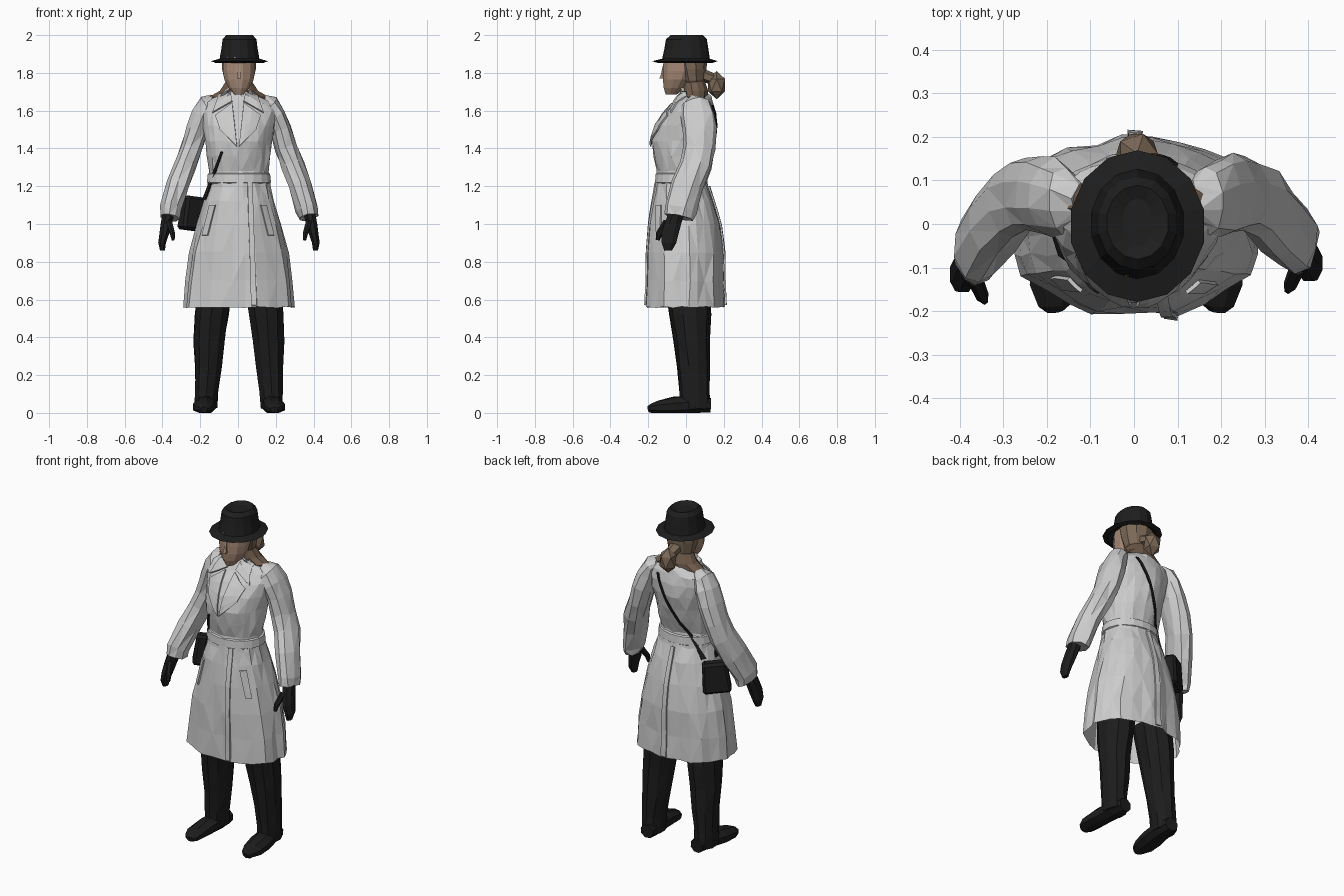
import bpy, bmesh, math, random
from mathutils import Vector, Matrix
from mathutils.bvhtree import BVHTree

random.seed(4)
if "Cube" in bpy.data.objects:
    bpy.data.objects.remove(bpy.data.objects["Cube"])


def material(name, r, g, b):
    m = bpy.data.materials.new(name)
    m.use_nodes = True
    m.diffuse_color = (r, g, b, 1)
    m.node_tree.nodes["Principled BSDF"].inputs["Base Color"].default_value = (r, g, b, 1)
    return m


COAT = material("pale grey cloth", .6, .6, .6)
COLLAR = material("brown collar", .16, .105, .07)
SKIN = material("skin", .38, .25, .18)
HAIR = material("brown hair", .2, .14, .095)
FELT = material("black felt", .013, .013, .013)
DARK = material("black cloth", .012, .012, .012)


def finish(name, bm, mat):
    bmesh.ops.recalc_face_normals(bm, faces=bm.faces)
    me = bpy.data.meshes.new(name)
    bm.to_mesh(me)
    bm.free()
    me.materials.append(mat)
    ob = bpy.data.objects.new(name, me)
    bpy.context.scene.collection.objects.link(ob)
    return ob


def loft(name, rings, mat, n=10, follow=False, fold=None, jitter=0, caps=(True, True), floor=False):
    """Skin elliptical rings (x, y, z, rx, ry); follow turns them along the path."""
    bm = bmesh.new()
    loops = []
    centres = [Vector(r[:3]) for r in rings]
    for i, (c, ring) in enumerate(zip(centres, rings)):
        rot = Matrix.Identity(3)
        if follow:
            way = centres[min(i + 1, len(rings) - 1)] - centres[max(i - 1, 0)]
            rot = Vector((0, 0, 1)).rotation_difference(way).to_matrix()
        loop = []
        for k in range(n):
            a = math.tau * (k + .5) / n
            f = fold(a, c.z) if fold else 1
            p = c + rot @ Vector((ring[3] * f * math.cos(a), ring[4] * f * math.sin(a), 0))
            p += Vector([random.uniform(-jitter, jitter) for _ in range(3)])
            if floor:
                p.z = max(p.z, 0)
            loop.append(bm.verts.new(p))
        loops.append(loop)
    for i, (lo, hi) in enumerate(zip(loops, loops[1:])):
        for k in range(n):
            j = (k + 1) % n
            if jitter and (i + k) % 2:
                bm.faces.new((lo[k], lo[j], hi[j]))
                bm.faces.new((lo[k], hi[j], hi[k]))
            elif jitter:
                bm.faces.new((lo[k], lo[j], hi[k]))
                bm.faces.new((lo[j], hi[j], hi[k]))
            else:
                bm.faces.new((lo[k], lo[j], hi[j], hi[k]))
    if caps[0]:
        bm.faces.new(loops[0])
    if caps[1]:
        bm.faces.new(loops[-1])
    return finish(name, bm, mat)


# Coat body, with folds that deepen towards the hem
def pleats(a, z):
    depth = max(0, min(1, (1.2 - z) / .5))
    return 1 + .035 * depth * math.sin(9 * a) - .03 * depth * math.cos(2 * a) ** 2


coat = loft("coat", [
    (.005, -.005, .56, .3, .212), (.005, -.005, .7, .285, .208), (.005, -.005, .85, .262, .203),
    (.005, -.008, 1.0, .222, .188), (.005, -.018, 1.12, .19, .165), (.005, -.025, 1.2, .166, .14),
    (.005, -.025, 1.28, .156, .128), (.005, -.022, 1.36, .168, .15), (.005, -.014, 1.44, .178, .162),
    (.005, .005, 1.52, .19, .158), (.005, .025, 1.59, .198, .135), (.005, .04, 1.64, .19, .105),
    (.005, .045, 1.675, .12, .085), (.005, .04, 1.7, .07, .065)],
    COAT, n=28, fold=pleats, jitter=.005, caps=(False, True))
loft("belt", [(.005, -.025, z, r, r * .82) for z, r in
              [(1.215, .163), (1.22, .172), (1.265, .167), (1.27, .158)]], COAT, n=20)

tree = BVHTree.FromPolygons([v.co for v in coat.data.vertices],
                            [tuple(p.vertices) for p in coat.data.polygons])


def plate(name, corners, mat, side=-1, cells=(4, 4), lift=.007):
    """Thin patch laid on the coat; corners are (x, z), side is the y sign."""
    a, b, c, d = [Vector(q) for q in corners]
    bm = bmesh.new()
    grid = []
    for i in range(cells[0] + 1):
        row = []
        u = i / cells[0]
        for j in range(cells[1] + 1):
            p = a.lerp(b, u).lerp(d.lerp(c, u), j / cells[1])
            hit = tree.ray_cast(Vector((p.x, side, p.y)), Vector((0, -side, 0)))[0]
            y = hit.y if hit else .04 + side * .06
            row.append(bm.verts.new((p.x, y + side * lift, p.y)))
        grid.append(row)
    for r, s in zip(grid, grid[1:]):
        for j in range(cells[1]):
            bm.faces.new((r[j], r[j + 1], s[j + 1], s[j]))
    ob = finish(name, bm, mat)
    mod = ob.modifiers.new("thickness", "SOLIDIFY")
    mod.thickness = .009
    mod.offset = 0


# Lapels, front edge, pockets and back vent
for s, side in ((1, "left"), (-1, "right")):
    plate(side + "_collar_point", [(s * .045, 1.72), (s * .1, 1.685), (s * .135, 1.59), (s * .03, 1.65)], COAT)
    plate(side + "_lapel", [(s * .03, 1.64), (s * .12, 1.575), (s * .095, 1.5), (s * .005, 1.41)], COAT, lift=.01)
    plate(side + "_pocket_flap", [(s * .12, 1.1), (s * .15, 1.1), (s * .19, .94), (s * .16, .94)], COAT)
plate("front_edge", [(.05, 1.22), (.075, 1.22), (.1, .57), (.07, .57)], COAT, cells=(2, 12))
plate("back_vent", [(-.01, 1.2), (.015, 1.2), (.02, .57), (-.015, .57)], COAT, side=1, cells=(2, 12))

# Shoulder collar
loft("brown_collar", [(.005, .055, 1.655, .2, .03), (.005, .052, 1.672, .165, .062),
                      (.005, .05, 1.705, .105, .07), (.005, .04, 1.76, .068, .06)], COLLAR, n=12)

# Shoulder bag with its strap
bm = bmesh.new()
bmesh.ops.create_cube(bm, size=1)
for v in bm.verts:
    taper = .85 if v.co.z > 0 else 1
    v.co = Vector((v.co.x * .16 * taper, v.co.y * .08 * taper, v.co.z * .18))
bmesh.ops.bevel(bm, geom=bm.edges[:], offset=.014, segments=1, affect="EDGES")
bag = finish("shoulder_bag", bm, DARK)
bag.location = (-.235, .05, 1.055)
bag.rotation_euler = (0, math.radians(6), math.radians(35))
plate("strap_back", [(.085, 1.63), (.1, 1.63), (-.15, 1.14), (-.165, 1.14)], DARK, side=1, cells=(1, 14), lift=.003)
plate("strap_front", [(-.08, 1.38), (-.09, 1.385), (-.185, 1.13), (-.17, 1.13)], DARK, cells=(1, 8), lift=.004)

# Limbs, mirrored with the right hand a little further forward
for s, side in ((1, "left"), (-1, "right")):
    fwd = 0 if s > 0 else -.025

    def limb(rings, shift=0):
        return [(s * x + .005, y + shift, z, rx, ry) for x, y, z, rx, ry in rings]

    loft(side + "_sleeve", limb([
        (.368, -.04 + fwd, 1.035, .052, .08), (.36, -.03 + fwd, 1.08, .06, .086), (.325, .005, 1.2, .064, .086),
        (.285, .05, 1.31, .062, .086), (.252, .068, 1.4, .06, .084), (.22, .07, 1.5, .06, .088),
        (.192, .062, 1.58, .058, .088), (.165, .055, 1.635, .05, .078), (.13, .05, 1.655, .03, .05)]),
        COAT, n=10, follow=True, jitter=.006)
    loft(side + "_glove", limb([
        (.405, -.095, .86, .014, .022), (.407, -.09, .9, .022, .042), (.395, -.085, .95, .028, .05),
        (.385, -.07, 1.0, .032, .048), (.372, -.05, 1.06, .034, .046)], fwd), DARK, n=8)
    loft(side + "_thumb", limb([
        (.348, -.15, .915, .009, .011), (.352, -.142, .95, .015, .017), (.37, -.1, 1.01, .018, .022)],
        fwd), DARK, n=6, follow=True)
    loft(side + "_trouser_leg", limb([
        (.175, .048, .025, .06, .082), (.172, .046, .12, .064, .08), (.163, .04, .24, .073, .085),
        (.157, .03, .38, .085, .096), (.145, .02, .52, .093, .11), (.125, .01, .68, .1, .12)]),
        DARK, n=10, jitter=.004)
    loft(side + "_shoe", limb([
        (.165, .13, .04, .042, .04), (.17, .05, .045, .056, .05), (.183, -.06, .038, .062, .05),
        (.19, -.14, .03, .058, .038), (.188, -.185, .022, .04, .026), (.186, -.2, .018, .02, .016)]),
        DARK, n=8, follow=True, floor=True)

# Head, nose and hair
loft("neck", [(.005, .02, 1.62, .055, .05), (.005, .01, 1.78, .048, .048)], SKIN, n=8)
loft("face", [(.005, -.078, 1.685, .025, .03), (.005, -.06, 1.72, .056, .06), (.005, -.045, 1.765, .08, .08),
              (.005, -.035, 1.81, .088, .09), (.005, -.03, 1.885, .088, .092)], SKIN, n=12)
loft("nose", [(.005, -.128, 1.77, .014, .018), (.005, -.122, 1.79, .011, .016),
              (.005, -.115, 1.84, .007, .01)], SKIN, n=4)
loft("hair", [(.005, .045, 1.715, .05, .04), (.005, .035, 1.76, .08, .065), (.005, .028, 1.82, .094, .08),
              (.005, .02, 1.885, .096, .095)], HAIR, n=10)
bm = bmesh.new()
bmesh.ops.create_icosphere(bm, subdivisions=1, radius=1,
                           matrix=Matrix.LocRotScale(Vector((.007, .162, 1.735)), None, Vector((.053, .052, .075))))
finish("hair_bun", bm, HAIR)
loft("hair_tie", [(.005, .08, 1.79, .04, .035), (.005, .15, 1.765, .03, .03)], HAIR, n=6, follow=True)

# Hat with a turned brim and a dented crown
loft("hat", [(.008, 0, 1.878, .09, .1), (.008, -.005, 1.853, .13, .145), (.008, -.005, 1.862, .156, .174),
             (.008, 0, 1.875, .108, .126), (.008, .002, 1.93, .098, .116), (.008, .002, 1.978, .092, .108),
             (.008, .004, 2.0, .072, .085), (.008, .004, 1.988, .035, .055)], FELT, n=14)
